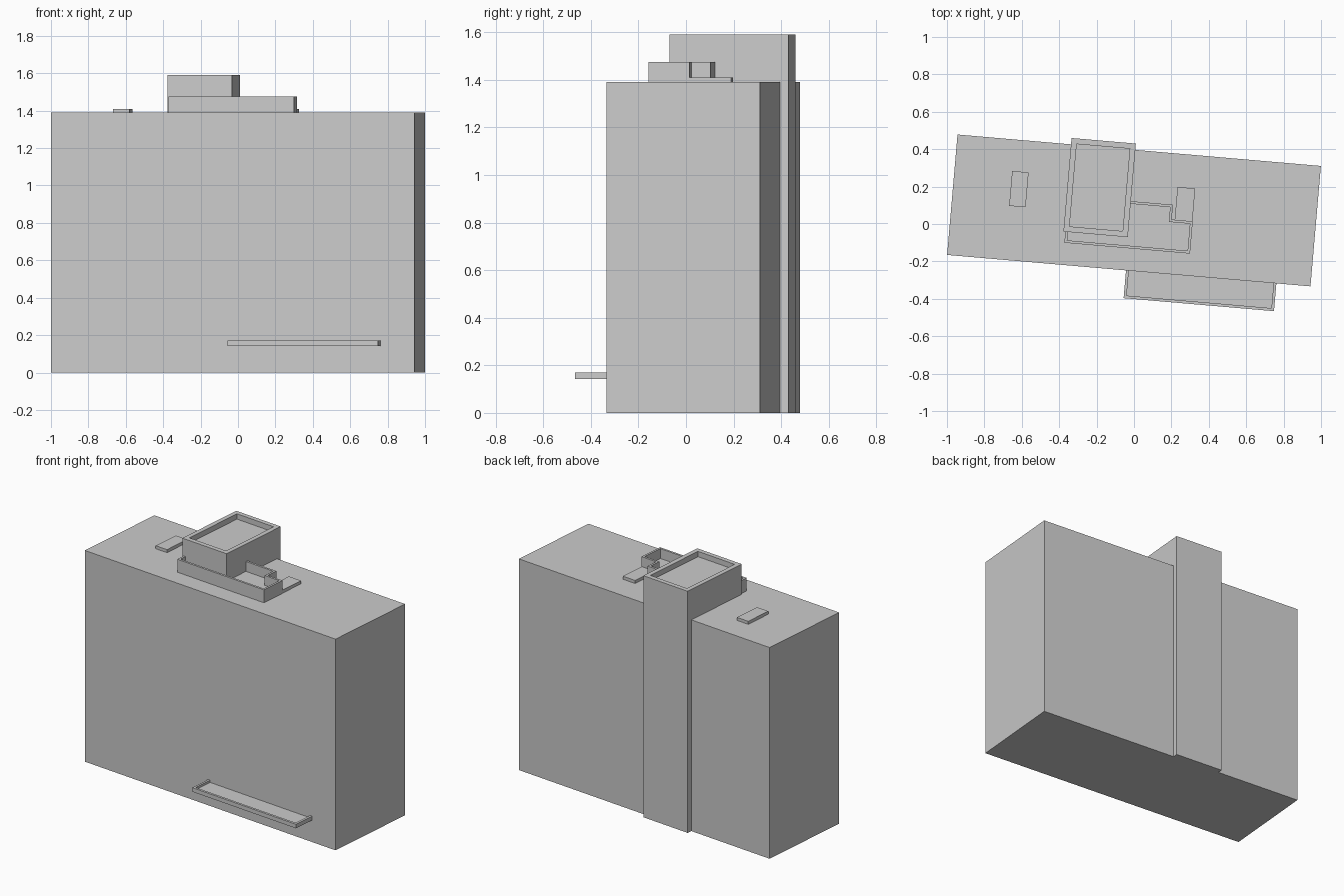
import bpy, bmesh, math

cube = bpy.data.objects.get("Cube")
if cube:
    bpy.data.objects.remove(cube, do_unlink=True)

# Single concrete grey
grey = bpy.data.materials.new("concrete_grey")
grey.use_nodes = True
colour = (0.6, 0.6, 0.6, 1)
grey.diffuse_color = colour
grey.node_tree.nodes["Principled BSDF"].inputs["Base Color"].default_value = colour

YAW = math.radians(-4.94)
CENTRE = (0, 0.0725, 0)
ROOF = 1.39


def prism(name, outline, z0, z1, rim=0, depth=0):
    """Extrude a plan outline; a rim leaves a sunken top inside a parapet."""
    bm = bmesh.new()
    base = bm.faces.new([bm.verts.new((x, y, z0)) for x, y in outline])
    bm.normal_update()
    if base.normal.z > 0:
        base.normal_flip()
    # keep the base and raise a copy of it as the top
    ext = bmesh.ops.extrude_face_region(bm, geom=[base], use_keep_orig=True)
    moved = [g for g in ext["geom"] if isinstance(g, bmesh.types.BMVert)]
    bmesh.ops.translate(bm, verts=moved, vec=(0, 0, z1 - z0))
    bmesh.ops.recalc_face_normals(bm, faces=bm.faces[:])
    if rim:
        top = max(bm.faces, key=lambda f: f.calc_center_median().z)
        bmesh.ops.inset_region(bm, faces=[top], thickness=rim, use_even_offset=True)
        floor = bmesh.ops.extrude_discrete_faces(bm, faces=[top])["faces"][0]
        bmesh.ops.translate(bm, verts=floor.verts[:], vec=(0, 0, -depth))
    mesh = bpy.data.meshes.new(name)
    bm.to_mesh(mesh)
    bm.free()
    mesh.materials.append(grey)
    obj = bpy.data.objects.new(name, mesh)
    obj.location = CENTRE
    obj.rotation_euler.z = YAW
    bpy.context.scene.collection.objects.link(obj)
    return obj


def rect(x0, x1, y0, y1):
    return [(x0, y0), (x1, y0), (x1, y1), (x0, y1)]


# Main slab block
prism("main_block", rect(-0.975, 0.975, -0.323, 0.323), 0, ROOF)

# Stair tower, projecting from the back and above the roof
prism("stair_tower", rect(-0.366, -0.021, -0.145, 0.357), 0, 1.59, 0.03, 0.035)

# L-shaped parapet wrapped around the tower; hidden edges run into the tower
terrace = [(-0.356, -0.204), (0.318, -0.204), (0.318, -0.031), (0.205, -0.031),
           (0.205, 0.048), (-0.05, 0.048), (-0.05, -0.11), (-0.356, -0.11)]
prism("roof_terrace", terrace, ROOF - 0.01, 1.475, 0.014, 0.065)

# Low roof hatches
prism("roof_hatch_right", rect(-0.667, -0.579, -0.033, 0.154), ROOF - 0.01, 1.41)
prism("roof_hatch_left", rect(0.221, 0.316, -0.034, 0.145), ROOF - 0.01, 1.41)

# Entrance canopy with a raised edge, set into the front wall
prism("entrance_canopy", rect(-0.015, 0.792, -0.472, -0.29), 0.143, 0.17, 0.015, 0.015)
